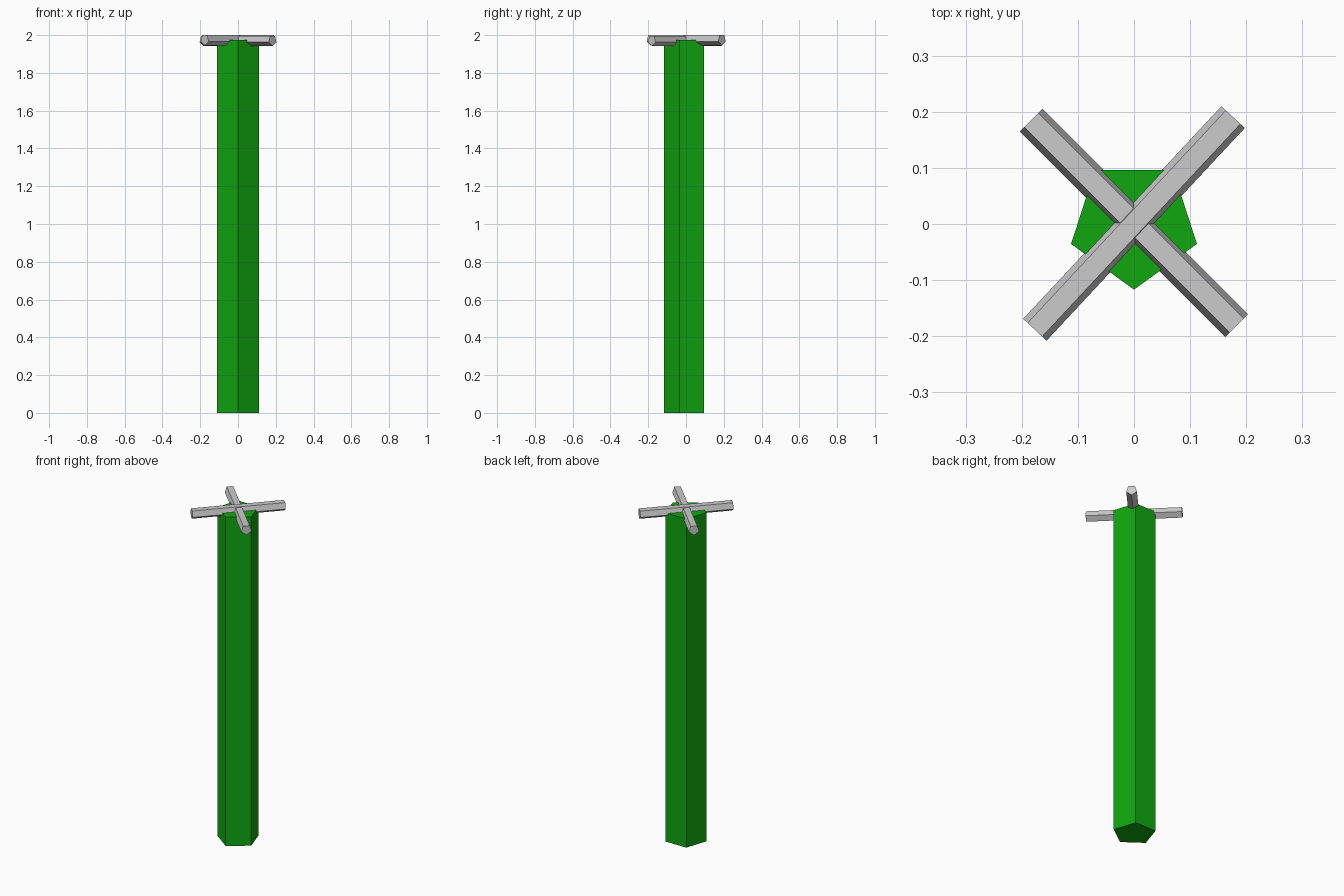
import bpy
from math import radians, pi
from mathutils import Matrix

if "Cube" in bpy.data.objects:
    bpy.data.objects.remove(bpy.data.objects["Cube"])


def pentagon_prism(name, radius, length, matrix):
    """Five-sided flat-shaded prism along local z, one corner on local -y."""
    bpy.ops.mesh.primitive_cylinder_add(vertices=5, radius=radius, depth=length)
    obj = bpy.context.object
    obj.name = name
    # the primitive's first corner is on +y, so turn it half way round
    obj.data.transform(matrix @ Matrix.Rotation(pi, 4, 'Z'))
    return obj


# Green post
POST_H = 1.975
post = pentagon_prism("post", 0.118, POST_H,
                      Matrix.Translation((0, 0.001, POST_H / 2)))
green = bpy.data.materials.new("green")
green.diffuse_color = (0.005, 0.39, 0.005, 1)
green.use_nodes = True
green.node_tree.nodes["Principled BSDF"].inputs["Base Color"].default_value = green.diffuse_color
post.data.materials.append(green)

# Crossed bars on top: flat face up, lower corner sunk into the post
BAR_R = 0.03
for name, angle, top, y in (("upper_cross_bar", 47, 2.0, 0.001),
                            ("lower_cross_bar", -45, 1.996, 0.002)):
    z = top - BAR_R * 0.809
    lay_flat = Matrix.Rotation(radians(90), 4, 'Z') @ Matrix.Rotation(radians(90), 4, 'X')
    pentagon_prism(name, BAR_R, 0.518,
                   Matrix.Translation((0, y, z))
                   @ Matrix.Rotation(radians(angle), 4, 'Z') @ lay_flat)
